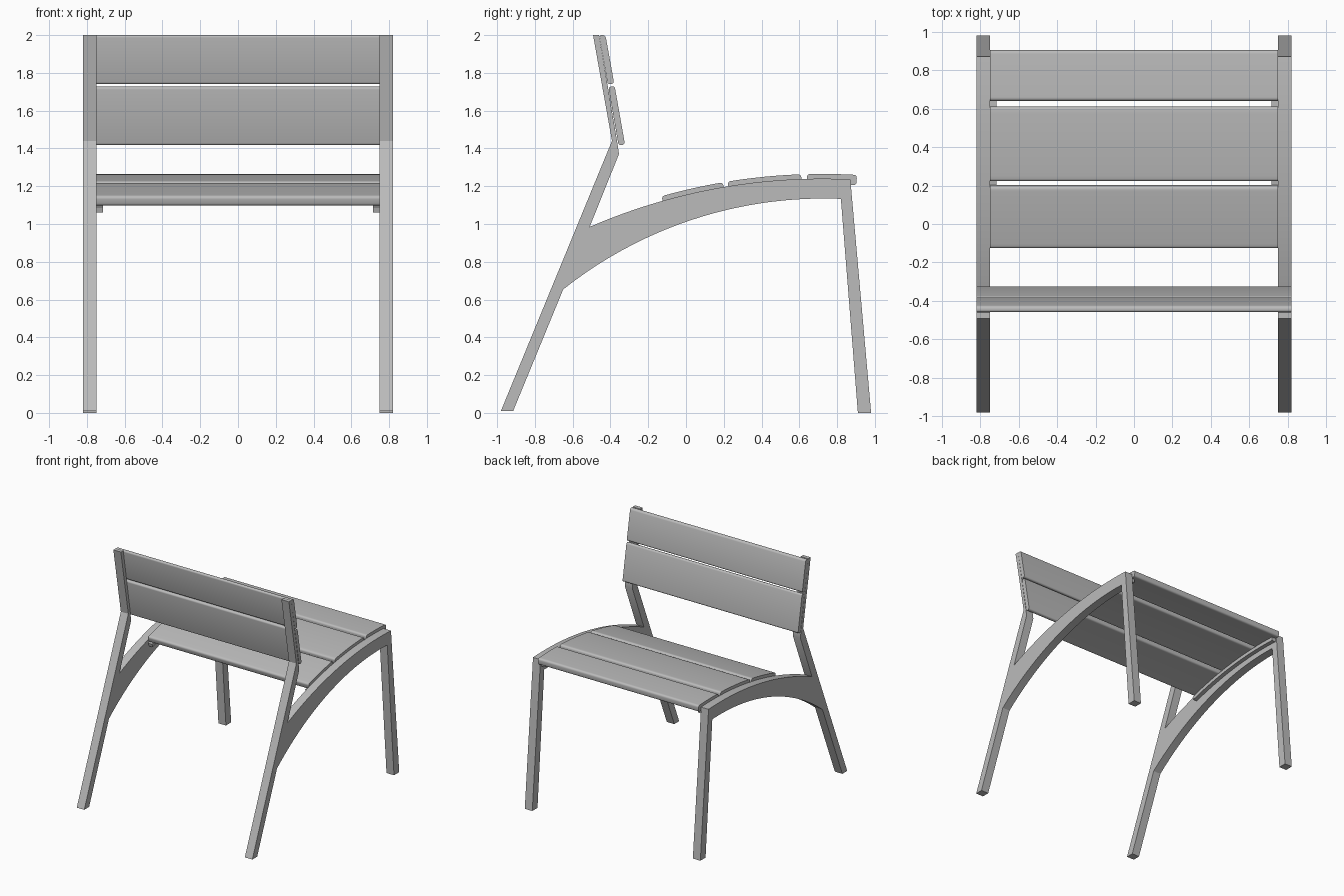
import bpy, bmesh, math
from mathutils import Vector

cube = bpy.data.objects.get("Cube")
if cube:
    bpy.data.objects.remove(cube, do_unlink=True)

grey = bpy.data.materials.new("plain grey")
grey.use_nodes = True
grey.diffuse_color = (0.5, 0.5, 0.5, 1)
grey.node_tree.nodes["Principled BSDF"].inputs["Base Color"].default_value = (0.5, 0.5, 0.5, 1)


def extrude_profile(name, profile, x0, x1, rounding=0.0):
    """Extrude a (y, z) outline along x, optionally rounding its sharp long edges."""
    bm = bmesh.new()
    face = bm.faces.new([bm.verts.new((x0, y, z)) for y, z in profile])
    new = bmesh.ops.extrude_face_region(bm, geom=[face])["geom"]
    bmesh.ops.translate(bm, vec=(x1 - x0, 0, 0),
                        verts=[v for v in new if isinstance(v, bmesh.types.BMVert)])
    bmesh.ops.recalc_face_normals(bm, faces=bm.faces)
    if rounding:
        sharp = [e for e in bm.edges if e.calc_face_angle() > 0.8
                 and abs((e.verts[0].co - e.verts[1].co).normalized().x) > 0.9]
        bmesh.ops.bevel(bm, geom=sharp, offset=rounding, segments=4,
                        profile=0.5, affect='EDGES')
    mesh = bpy.data.meshes.new(name)
    bm.to_mesh(mesh)
    bm.free()
    mesh.materials.append(grey)
    obj = bpy.data.objects.new(name, mesh)
    bpy.context.collection.objects.link(obj)
    bpy.ops.object.select_all(action='DESELECT')
    obj.select_set(True)
    bpy.context.view_layer.objects.active = obj
    bpy.ops.object.shade_smooth_by_angle(angle=math.radians(30))
    return obj


def arc(y0, y1, apex_y, apex_z, radius, steps):
    """Points on a shallow arch given by its highest point and radius."""
    ys = [y0 + (y1 - y0) * i / steps for i in range(steps + 1)]
    return [(y, apex_z - radius + math.sqrt(radius ** 2 - (y - apex_y) ** 2)) for y in ys]


def seat_band(y0, y1, top, thickness, steps=12):
    """Curved strip following the seat arch, with ends square to it."""
    outer = arc(y0, y1, 0.72, top, top + 1.85, steps)
    centre = Vector((0.72, -1.85))
    scale = 1 - thickness / (top + 1.85)
    inner = [tuple(centre + (Vector(p) - centre) * scale) for p in reversed(outer)]
    return outer + inner


# Side frames: rear leg, arched seat bearer, front leg and upright in one outline
frame = [(-0.98, 0.01), (-0.915, 0.01)]
frame += arc(-0.65, 0.82, 0.73, 1.135, 2.22, 24)
frame += [(0.91, 0), (0.98, 0)]
frame += arc(0.87, -0.51, 0.72, 1.24, 3.09, 24)
frame += [(-0.355, 1.37), (-0.362, 1.42), (-0.46, 2.0), (-0.492, 2.0), (-0.392, 1.44)]

# Narrow rails under the seat slats
rail = seat_band(-0.125, 0.86, 1.21, 0.03, 20)

for side, sign in (("left", 1), ("right", -1)):
    extrude_profile(side + "_frame", frame, sign * 0.75, sign * 0.82)
    extrude_profile(side + "_seat_rail", rail, sign * 0.715, sign * 0.75)

# Seat slats
for name, y0, y1 in (("rear", -0.13, 0.195), ("middle", 0.22, 0.61), ("front", 0.64, 0.905)):
    extrude_profile(name + "_seat_slat", seat_band(y0, y1, 1.265, 0.055), -0.75, 0.75, 0.016)

# Backrest slats leaning with the uprights
for name, z0, z1 in (("lower", 1.415, 1.725), ("upper", 1.738, 2.0)):
    lean = 0.177
    back = [(-0.46 + lean * (2.0 - z), z) for z in (z0, z1)]
    out = Vector((1, lean)).normalized() * 0.034
    board = [back[0], (back[0][0] + out.x, z0 + out.y),
             (back[1][0] + out.x, z1 + min(out.y, 2.0 - z1)), back[1]]
    extrude_profile(name + "_back_slat", board, -0.82, 0.82, 0.014)
